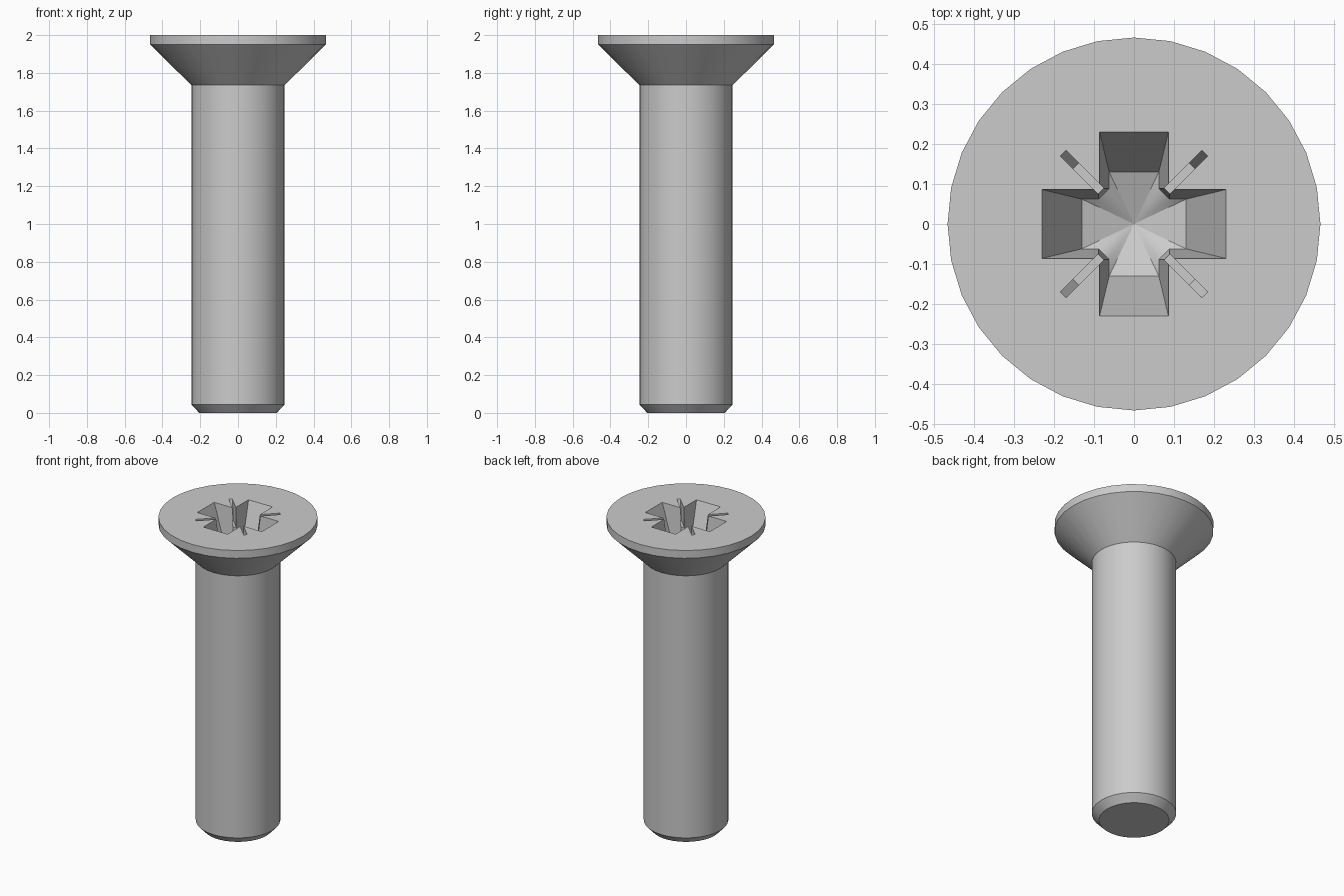
import bpy
import bmesh
from math import sin, cos, pi, radians
from mathutils import Matrix

cube = bpy.data.objects.get("Cube")
if cube:
    bpy.data.objects.remove(cube, do_unlink=True)

SIDES = 32
TOP = 2.0

steel = bpy.data.materials.new("grey_steel")
steel.use_nodes = True
grey = (0.6, 0.6, 0.6, 1)
steel.diffuse_color = grey
steel.node_tree.nodes["Principled BSDF"].inputs["Base Color"].default_value = grey


def make_object(name, bm):
    bmesh.ops.recalc_face_normals(bm, faces=bm.faces)
    mesh = bpy.data.meshes.new(name)
    bm.to_mesh(mesh)
    bm.free()
    mesh.materials.append(steel)
    obj = bpy.data.objects.new(name, mesh)
    bpy.context.collection.objects.link(obj)
    return obj


def loft(name, rings, apex=None):
    """Closed solid through matching rings; the end is capped or pointed."""
    bm = bmesh.new()
    loops = [[bm.verts.new(p) for p in ring] for ring in rings]
    n = len(loops[0])
    for a, b in zip(loops, loops[1:]):
        for i in range(n):
            j = (i + 1) % n
            bm.faces.new((a[i], a[j], b[j], b[i]))
    bm.faces.new(loops[0])
    if apex:
        tip = bm.verts.new(apex)
        for i in range(n):
            bm.faces.new((loops[-1][i], loops[-1][(i + 1) % n], tip))
    else:
        bm.faces.new(loops[-1])
    return make_object(name, bm)


def circle(r, z):
    return [(r * cos(2 * pi * i / SIDES), r * sin(2 * pi * i / SIDES), z)
            for i in range(SIDES)]


def cross(length, width, corner, z):
    """Four-armed outline with chamfered inner corners."""
    ring = []
    for q in range(4):
        c, s = round(cos(q * pi / 2)), round(sin(q * pi / 2))
        for x, y in ((length, -width), (length, width),
                     (corner, width), (width, corner)):
            ring.append((x * c - y * s, x * s + y * c, z))
    return ring


def bar(length, width, z):
    return [(length, -width, z), (length, width, z),
            (-length, width, z), (-length, -width, z)]


# Shank with end chamfer, countersunk head and rim
profile = [(0.205, 0), (0.247, 0.045), (0.247, 1.735), (0.465, 1.95), (0.465, TOP)]
screw = loft("countersunk_screw", [circle(r, z) for r, z in profile])

# Tapered cross recess with a conical floor, plus the thin diagonal slots
LIFT = 0.02
DEPTH = 0.27
cutters = [loft("cross_recess_cutter",
                [cross(0.23, 0.086, 0.09, TOP + LIFT),
                 cross(0.23, 0.086, 0.09, TOP),
                 cross(0.13, 0.062, 0.088, TOP - DEPTH)],
                (0, 0, TOP - DEPTH - 0.05))]
for angle in (45, 135):
    slot = loft("diagonal_slot_cutter",
                [bar(0.25, 0.01, TOP + LIFT), bar(0.25, 0.01, TOP),
                 bar(0.205, 0.01, TOP - 0.12)])
    slot.data.transform(Matrix.Rotation(radians(angle), 4, 'Z'))
    cutters.append(slot)

# Cut the recess
bpy.ops.object.select_all(action='DESELECT')
screw.select_set(True)
bpy.context.view_layer.objects.active = screw
for cutter in cutters:
    cutter.hide_render = True
    mod = screw.modifiers.new("recess", 'BOOLEAN')
    mod.operation = 'DIFFERENCE'
    mod.solver = 'EXACT'
    mod.object = cutter
    bpy.ops.object.modifier_apply(modifier=mod.name)
    bpy.data.objects.remove(cutter, do_unlink=True)

bpy.ops.object.shade_smooth_by_angle(angle=radians(30))
